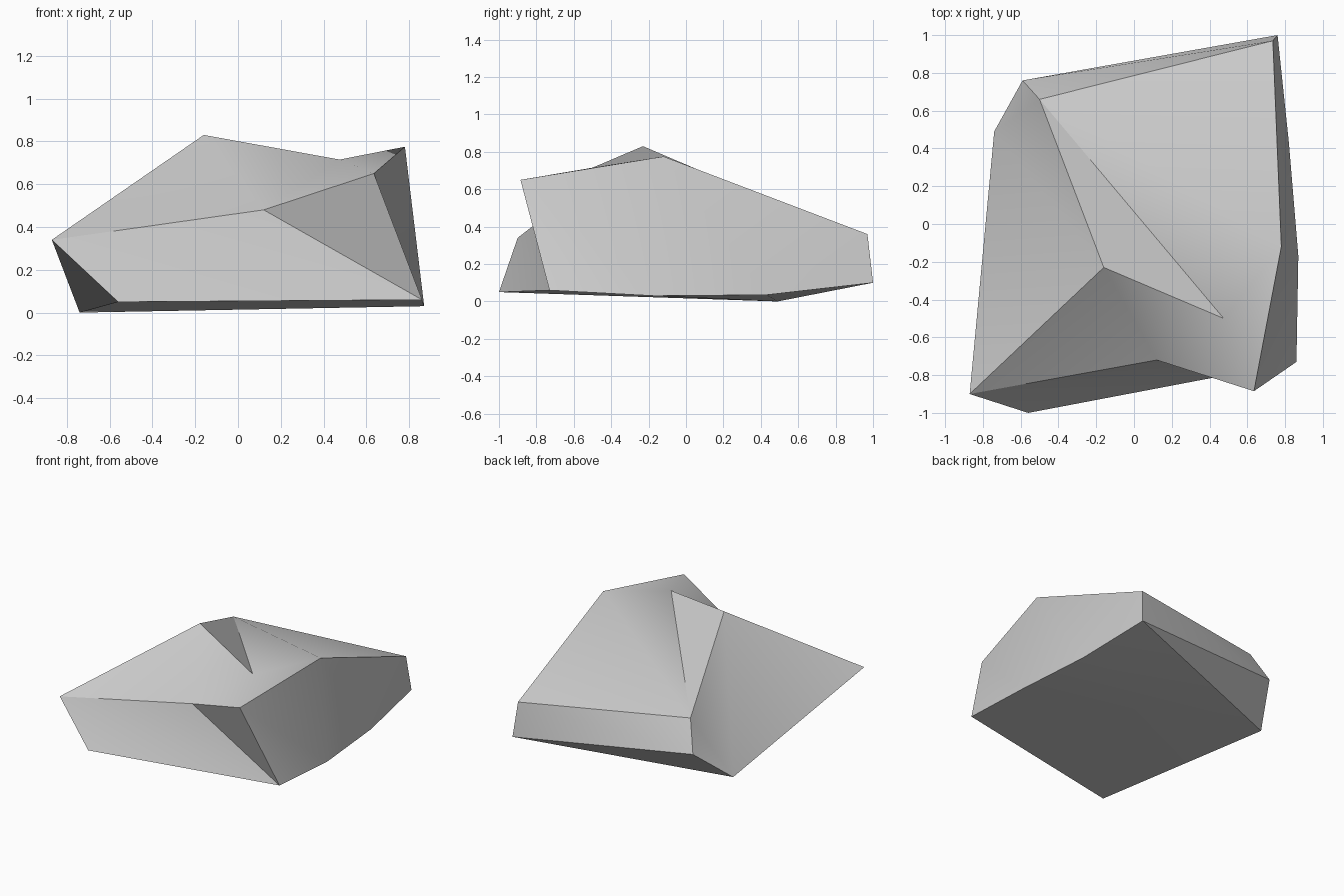
import bpy, bmesh, math

default = bpy.data.objects.get("Cube")
if default:
    bpy.data.objects.remove(default)

# Plain grey stone
stone = bpy.data.materials.new("grey_stone")
stone.use_nodes = True
grey = (0.6, 0.6, 0.6, 1)
stone.diffuse_color = grey
stone.node_tree.nodes["Principled BSDF"].inputs["Base Color"].default_value = grey

# Corners of the boulder
corners = {
    "A": (-.87, -.90, .34),  # left front tip
    "B": (-.56, -1.0, .05),  # front foot
    "C": (-.74, .49, 0),     # left foot
    "D": (.86, -.73, .06),   # right front foot
    "E": (.635, -.885, .65), # front overhang
    "F": (.12, -.72, .48),   # front notch
    "G": (-.16, -.23, .83),  # peak
    "H": (.475, -.50, .715), # dip beside the peak
    "I": (.78, -.12, .775),  # right shoulder
    "J": (.735, .97, .36),   # back upper corner
    "K": (.76, 1.0, .10),    # back foot
    "L": (.87, -.17, .03),   # right foot
    "P": (.82, .43, .035),   # right rear foot
    "M": (-.50, .66, .45),   # left back upper corner
    "N": (-.59, .76, .235),  # left back lower corner
}

# Facets by side, each named by its corners
facets = {
    "front": "ABD ADF FDE",
    "top": "AFG GFH HFE HEI HIM IJM GHM",
    "right": "EDL ELI ILP IPJ JPK",
    "back": "JNM JKN KCN",
    "left": "ACB AGC CGM CMN",
    "base": "CDB CLD CPL CKP",
}

bm = bmesh.new()
verts = {name: bm.verts.new(co) for name, co in corners.items()}
for side in facets.values():
    for facet in side.split():
        bm.faces.new([verts[c] for c in facet])
bmesh.ops.recalc_face_normals(bm, faces=bm.faces)
mesh = bpy.data.meshes.new("boulder")
bm.to_mesh(mesh)
bm.free()
mesh.materials.append(stone)

boulder = bpy.data.objects.new("boulder", mesh)
bpy.context.collection.objects.link(boulder)
bpy.ops.object.select_all(action="DESELECT")
boulder.select_set(True)
bpy.context.view_layer.objects.active = boulder
bpy.ops.object.shade_smooth_by_angle(angle=math.radians(30))
